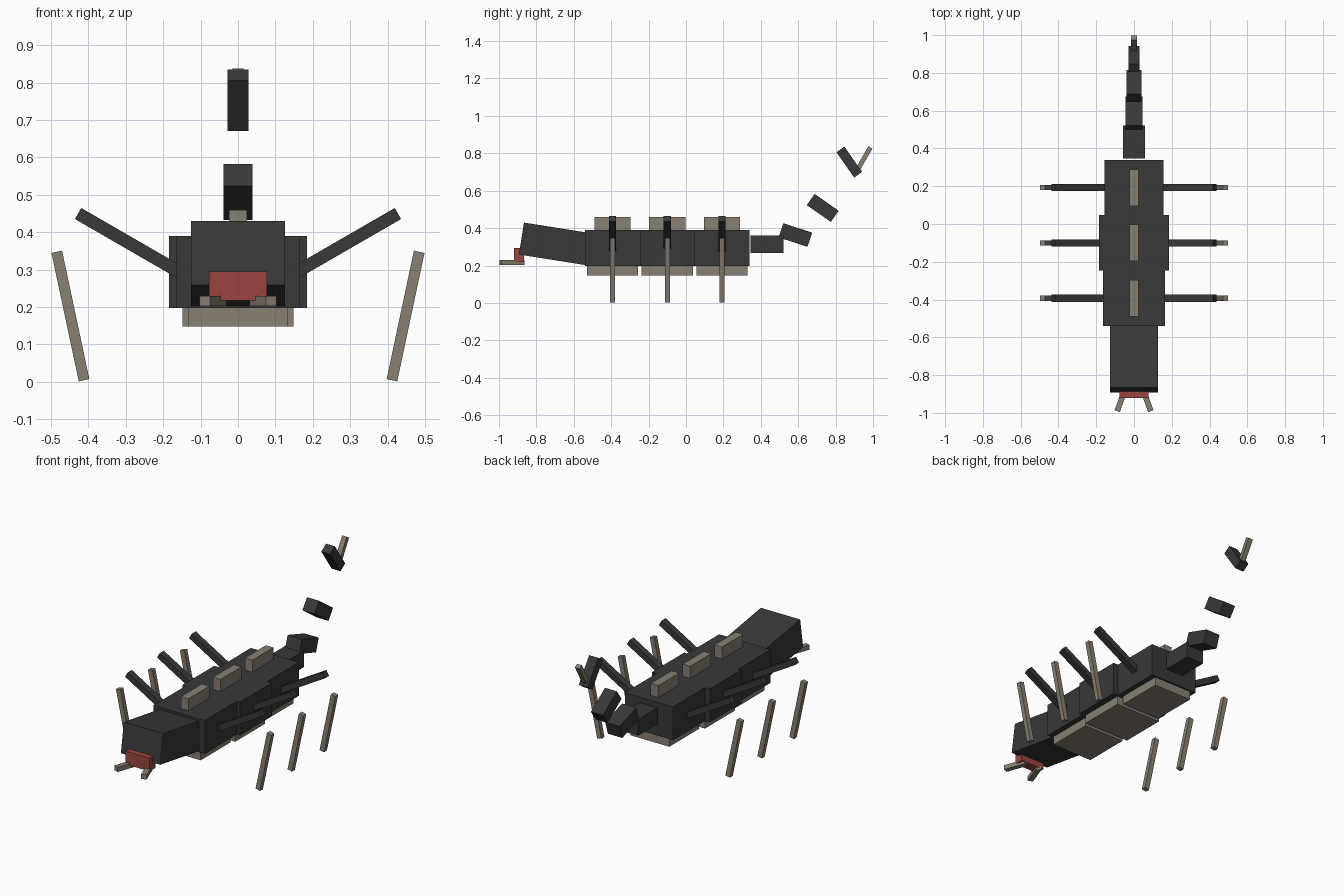
import bpy
from math import radians

if "Cube" in bpy.data.objects:
    bpy.data.objects.remove(bpy.data.objects["Cube"])


def material(name, rgb):
    m = bpy.data.materials.new(name)
    m.diffuse_color = (*rgb, 1)
    m.use_nodes = True
    m.node_tree.nodes["Principled BSDF"].inputs["Base Color"].default_value = m.diffuse_color
    return m


DARK = material("charcoal", (0.04, 0.04, 0.04))
BONE = material("bone", (0.25, 0.215, 0.17))
RED = material("red", (0.32, 0.06, 0.05))


def box(name, mat, center, size, rot=(0, 0, 0)):
    """Box with full dimensions and a rotation in degrees."""
    bpy.ops.mesh.primitive_cube_add(size=1, location=center,
                                    rotation=[radians(a) for a in rot])
    o = bpy.context.object
    o.name = name
    o.scale = size
    bpy.ops.object.transform_apply(location=False, rotation=False, scale=True)
    o.data.materials.append(mat)
    return o


# Body segments with belly plates, spine plates and a pair of legs each
for label, y, width in (("front", -0.393, 0.33),
                        ("middle", -0.10, 0.37),
                        ("rear", 0.193, 0.31)):
    box(label + "_body", DARK, (0, y, 0.294), (width, 0.293, 0.193))
    box(label + "_belly_plate", BONE, (0, y, 0.174), (width * 0.8, 0.274, 0.053))
    box(label + "_spine_plate", BONE, (0, y, 0.42), (0.048, 0.193, 0.08))
    for side, s in (("right", 1), ("left", -1)):
        box(f"{label}_{side}_upper_leg", DARK, (s * 0.289, y, 0.37),
            (0.32, 0.038, 0.034), (0, -30 * s, 0))
        box(f"{label}_{side}_lower_leg", BONE, (s * 0.448, y, 0.176),
            (0.029, 0.027, 0.351), (0, 12 * s, 0))

# Head, mouth and mandibles
box("head", DARK, (0, -0.702, 0.316), (0.252, 0.36, 0.173), (-9, 0, 0))
box("mouth", RED, (0, -0.893, 0.256), (0.154, 0.054, 0.077))
for side, s in (("right", 1), ("left", -1)):
    box(side + "_mandible", BONE, (s * 0.067, -0.93, 0.216),
        (0.03, 0.13, 0.027), (0, 0, 20 * s))

# Rising, separated tail segments: y, z, width, length, thickness, tilt
for i, (y, z, w, l, t, a) in enumerate((
        (0.433, 0.314, 0.115, 0.175, 0.095, 0),
        (0.585, 0.363, 0.092, 0.162, 0.08, -18),
        (0.731, 0.508, 0.077, 0.157, 0.073, -35),
        (0.873, 0.753, 0.057, 0.165, 0.052, -55))):
    box(f"tail_segment_{i + 1}", DARK, (0, y, z), (w, l, t), (a, 0, 0))
box("stinger", BONE, (0, 0.951, 0.771), (0.03, 0.14, 0.025), (60, 0, 0))
